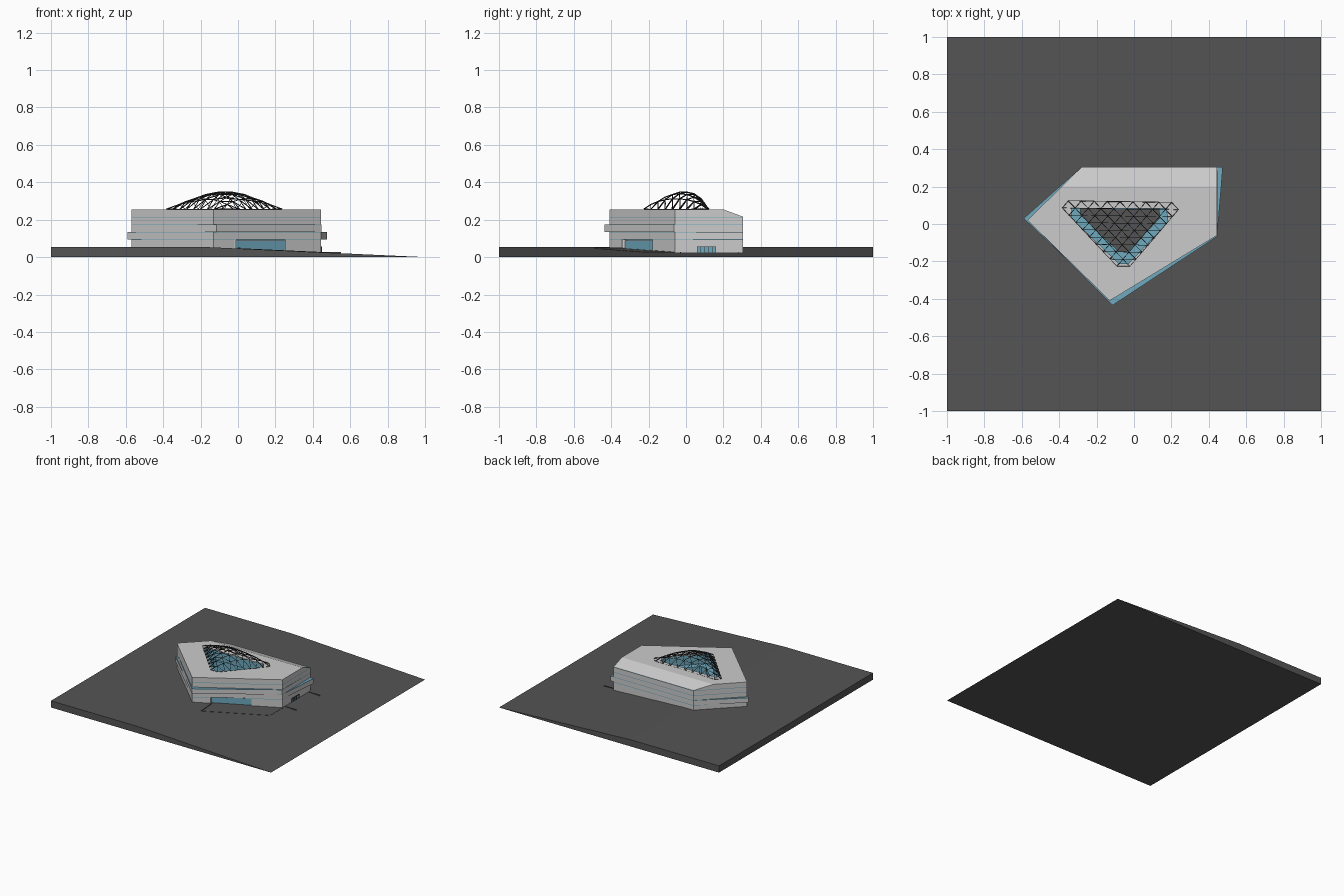
import bpy, bmesh, math
from mathutils import Vector

if "Cube" in bpy.data.objects:
    bpy.data.objects.remove(bpy.data.objects["Cube"])


def material(name, rgb):
    m = bpy.data.materials.new(name)
    m.diffuse_color = (*rgb, 1)
    m.use_nodes = True
    m.node_tree.nodes["Principled BSDF"].inputs["Base Color"].default_value = m.diffuse_color
    return m


DARK = material("asphalt", (0.09, 0.09, 0.09))
GLASS = material("glass", (0.16, 0.40, 0.52))
STEEL = material("steel", (0.03, 0.03, 0.03))


def finish(bm, name, mat=None):
    bmesh.ops.recalc_face_normals(bm, faces=bm.faces)
    me = bpy.data.meshes.new(name)
    bm.to_mesh(me)
    bm.free()
    ob = bpy.data.objects.new(name, me)
    bpy.context.collection.objects.link(ob)
    if mat:
        me.materials.append(mat)
    return ob


def prism_bm(z0, z1, *loops):
    """Upright prism from an outer outline and optional hole outlines."""
    bm = bmesh.new()
    caps = ([], [])
    for pts in loops:
        lo = [bm.verts.new((x, y, z0)) for x, y in pts]
        hi = [bm.verts.new((x, y, z1)) for x, y in pts]
        n = len(pts)
        for i in range(n):
            j = (i + 1) % n
            bm.faces.new((lo[i], lo[j], hi[j], hi[i]))
            caps[0].append(bm.edges.get((lo[i], lo[j])))
            caps[1].append(bm.edges.get((hi[i], hi[j])))
    for edges in caps:
        bmesh.ops.triangle_fill(bm, use_beauty=True, edges=edges, normal=(0, 0, 1))
    return bm


def prism(name, z0, z1, loops, mat=None):
    return finish(prism_bm(z0, z1, *loops), name, mat)


def box(name, x0, x1, y0, y1, z0, z1, mat=None):
    return prism(name, z0, z1, [[(x0, y0), (x1, y0), (x1, y1), (x0, y1)]], mat)


def scaled(pts, s, dx=0, dy=0):
    cx, cy = -0.07, -0.02
    return [(cx + (x - cx) * s + dx, cy + (y - cy) * s + dy) for x, y in pts]


# Site: level on the left, falling to nothing on the right
bm = bmesh.new()
profile = [(-1, 0), (1, 0), (-0.2, 0.055), (-1, 0.055)]
ends = [[bm.verts.new((x, y, z)) for x, z in profile] for y in (-1, 1)]
for loop in ends:
    bm.faces.new(loop)
for i in range(4):
    j = (i + 1) % 4
    bm.faces.new((ends[0][i], ends[0][j], ends[1][j], ends[1][i]))
finish(bm, "sloping_site", DARK)

# Outlines: regular storey, two twisted storeys, recessed base
A, B, C, D, E = (-0.57, 0.02), (-0.13, -0.41), (0.445, -0.06), (0.445, 0.305), (-0.28, 0.305)
regular = [A, B, C, D, E]
twist_front = [A, (-0.115, -0.435), (0.447, -0.065), D, E]
twist_side = [(-0.59, 0.03), B, C, (0.475, 0.305), E]
base = [A, B, (-0.015, -0.34), (-0.015, -0.315), (0.25, -0.157), (0.25, -0.179), C, D, E]
hole = [(-0.335, 0.085), (-0.335, 0.03), (-0.08, -0.215), (-0.03, -0.215),
        (0.185, 0.01), (0.175, 0.085)]
inner = scaled(hole, 0.84, 0, 0.03)

# Storeys, each topped by a thin glazed strip
storeys = [
    ("ground_storey", base, inner, 0.015, 0.095),
    ("second_storey", twist_side, inner, 0.095, 0.135),
    ("third_storey", twist_front, inner, 0.135, 0.175),
    ("fourth_storey", regular, hole, 0.175, 0.215),
]
for name, outline, opening, z0, z1 in storeys:
    prism(name, z0, z1 - 0.004, [outline, opening])
    prism(name + "_glazed_strip", z1 - 0.004, z1, [outline, opening], GLASS)

# Roof storey, sloping down along the back edge
bm = prism_bm(0.215, 0.255, regular, hole)
bmesh.ops.bisect_plane(bm, geom=bm.verts[:] + bm.edges[:] + bm.faces[:], dist=1e-5,
                       plane_co=(0, 0.2, 0), plane_no=(0, 1, 0))
for v in bm.verts:
    if v.co.y > 0.2 and v.co.z > 0.23:
        v.co.z -= 0.039 * (v.co.y - 0.2) / 0.105
finish(bm, "roof_storey")

# Atrium glazing and floor
prism("atrium_glass", 0.05, 0.174, [inner, scaled(inner, 0.975)], GLASS)
prism("upper_atrium_glass", 0.175, 0.25, [hole, scaled(hole, 0.985)], GLASS)
prism("atrium_floor", 0.05, 0.06, [inner], DARK)

# Dome lattice: a subdivided triangle with clipped corners, raised to a peak
N = 10
P, Q, R = Vector((-0.42, 0.125)), Vector((0.27, 0.115)), Vector((-0.055, -0.265))
bm = bmesh.new()
grid = {}
for i in range(N + 1):
    for j in range(N + 1 - i):
        k = N - i - j
        if max(i, j, k) < N:
            p = (P * i + Q * j + R * k) / N
            h = (27 * i * j * k / N ** 3) ** 0.85
            grid[i, j] = bm.verts.new((p.x, p.y, 0.256 + 0.094 * h))
for i in range(N):
    for j in range(N - i):
        for tri in ([(i, j), (i + 1, j), (i, j + 1)],
                    [(i + 1, j), (i + 1, j + 1), (i, j + 1)]):
            if all(t in grid for t in tri):
                bm.faces.new([grid[t] for t in tri])
dome = finish(bm, "dome_lattice", STEEL)
wire = dome.modifiers.new("struts", "WIREFRAME")
wire.thickness = 0.006
wire.use_even_offset = False

# Front entrance glass and its corner post
prism("entrance_glass", 0.02, 0.09,
      [[(-0.012, -0.325), (0.25, -0.168), (0.25, -0.16), (-0.012, -0.318)]], GLASS)
box("entrance_post", -0.02, -0.01, -0.342, -0.332, 0.03, 0.095)

# Front forecourt, laid just above the slope
bm = bmesh.new()
court = [(0.0, -0.335), (0.012, -0.49), (0.45, -0.225), (0.45, -0.06)]
tops = [bm.verts.new((x, y, 0.055 * (1 - x) / 1.2 + 0.002)) for x, y in court]
lows = [bm.verts.new((x, y, 0.01)) for x, y in court]
bm.faces.new(tops)
bm.faces.new(lows)
for i in range(4):
    j = (i + 1) % 4
    bm.faces.new((lows[i], lows[j], tops[j], tops[i]))
finish(bm, "forecourt", DARK)
prism("forecourt_wall", 0.02, 0.051,
      [[(-0.003, -0.345), (0.009, -0.49), (0.013, -0.49), (0.003, -0.345)]], DARK)

# Right entrance: retaining walls, doors and mullions
for side, y in (("front", -0.03), ("back", 0.28)):
    box(side + "_retaining_wall", 0.44, 0.55, y - 0.002, y + 0.002, 0.01, 0.028, DARK)
box("side_doors", 0.44, 0.4465, 0.06, 0.16, 0.02, 0.055, GLASS)
for n in range(6):
    y = 0.06 + n * 0.02
    box(f"door_mullion_{n + 1}", 0.44, 0.449, y - 0.0015, y + 0.0015, 0.02, 0.055, STEEL)
box("door_head", 0.44, 0.449, 0.0585, 0.1615, 0.053, 0.056, STEEL)
